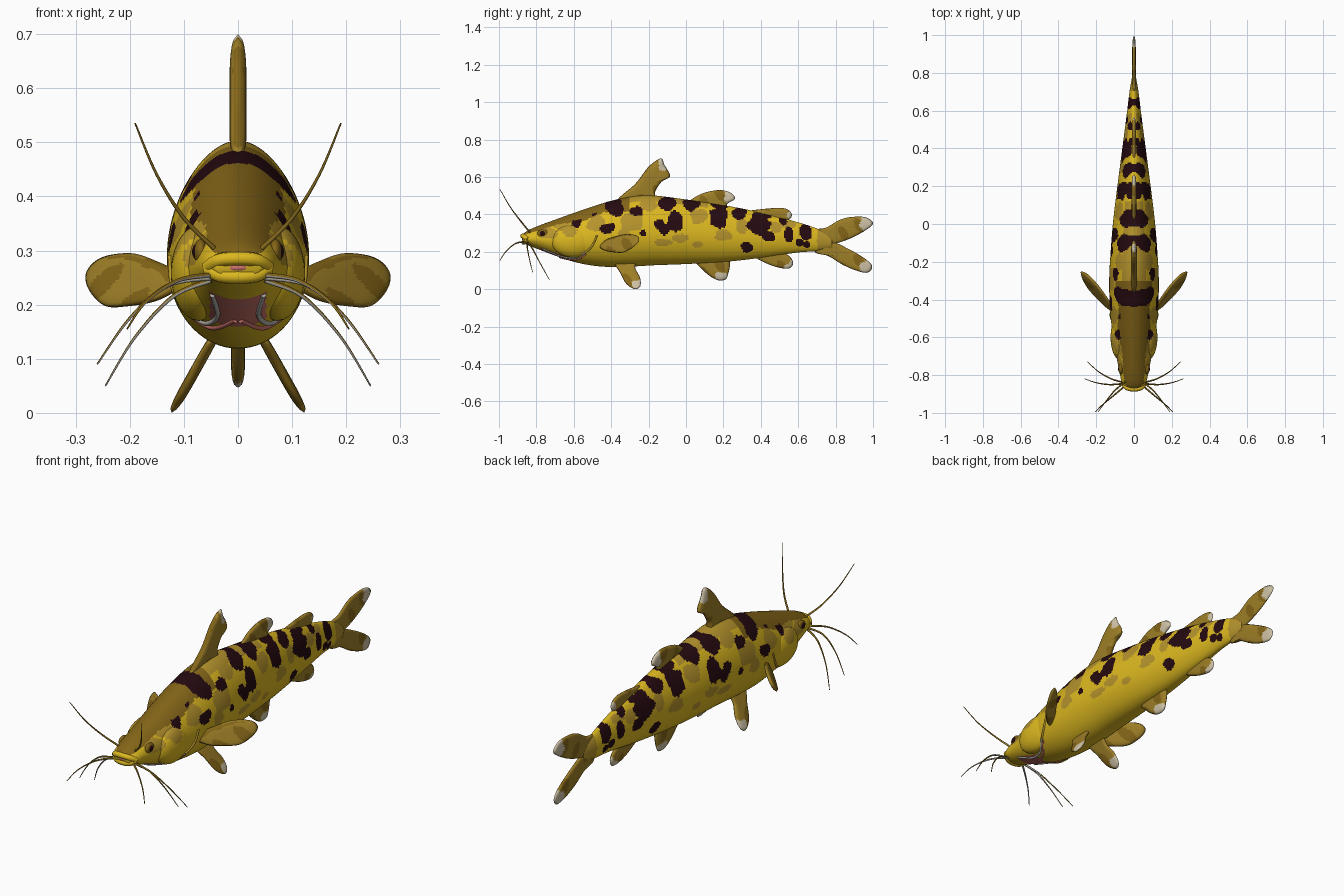
import bpy, bmesh, math
from mathutils import Vector

if "Cube" in bpy.data.objects:
    bpy.data.objects.remove(bpy.data.objects["Cube"])

COLOURS = [("yellow", (.72, .48, .014)), ("olive_brown", (.23, .13, .009)),
           ("ochre", (.34, .21, .02)), ("dark_spot", (.018, .003, .005)),
           ("pale_tip", (.62, .54, .38)), ("pink", (.60, .17, .14)),
           ("grey", (.48, .46, .41)), ("gold_brown", (.46, .29, .025))]
MATS = []
for n, c in COLOURS:
    m = bpy.data.materials.new(n)
    m.diffuse_color = (*c, 1)
    m.use_nodes = True
    m.node_tree.nodes["Principled BSDF"].inputs["Base Color"].default_value = m.diffuse_color
    MATS.append(m)
YELLOW, OLIVE, OCHRE, DARK, PALE, PINK, GREY, GOLD = range(8)


def make(name, bm, rule):
    """Finish a mesh object; rule gives a colour from face centre and normal."""
    bmesh.ops.recalc_face_normals(bm, faces=bm.faces)
    bm.normal_update()
    for f in bm.faces:
        f.smooth = True
        f.material_index = rule(f.calc_center_median(), f.normal)
    me = bpy.data.meshes.new(name)
    bm.to_mesh(me)
    bm.free()
    for m in MATS:
        me.materials.append(m)
    ob = bpy.data.objects.new(name, me)
    bpy.context.collection.objects.link(ob)
    return ob


# Body profile: y, top z, bottom z, half width
PROFILE = [(-.875, .292, .25, .04), (-.85, .312, .237, .06), (-.8, .335, .218, .074),
           (-.7, .372, .18, .093), (-.6, .408, .147, .11), (-.5, .442, .127, .123),
           (-.4, .473, .119, .13), (-.28, .498, .122, .131), (-.18, .502, .128, .126),
           (0, .48, .135, .112), (.2, .45, .146, .088), (.4, .41, .168, .062),
           (.6, .358, .197, .036), (.7, .325, .205, .024), (.78, .29, .222, .010)]


def prof(y):
    """Smooth top, bottom and width at y."""
    P = PROFILE
    y = min(max(y, P[0][0]), P[-1][0])
    i = 0
    while i < len(P) - 2 and y > P[i + 1][0]:
        i += 1
    h = P[i + 1][0] - P[i][0]
    t = (y - P[i][0]) / h

    def slope(j, k):
        a, b = P[max(j - 1, 0)], P[min(j + 1, len(P) - 1)]
        return (b[k] - a[k]) / (b[0] - a[0]) * h
    return [P[i][k] * (2*t**3 - 3*t*t + 1) + P[i + 1][k] * (3*t*t - 2*t**3)
            + slope(i, k) * (t**3 - 2*t*t + t) + slope(i + 1, k) * (t**3 - t*t)
            for k in (1, 2, 3)]


def skin_x(y, z):
    """Half width of the body at y and z; the back is slightly pinched."""
    top, bot, w = prof(y)
    zc = bot + .45 * (top - bot)
    s = (z - zc) / ((top - zc) if z > zc else (zc - bot))
    return w * math.sqrt(max(0, 1 - s * s)) * (1 - .14 * max(s, 0) ** 2)


# Markings: y, z, radius y, radius z
SPOTS = [(-.585, .37, .026, .042), (-.505, .415, .03, .024), (-.39, .465, .045, .055),
         (-.375, .425, .042, .035), (-.42, .327, .042, .028), (-.265, .418, .035, .028),
         (-.1, .46, .052, .036), (-.14, .345, .03, .03), (-.115, .32, .03, .03),
         (-.06, .36, .043, .055), (.03, .46, .045, .038),
         (.175, .385, .05, .055), (.18, .455, .055, .026), (.285, .405, .038, .033),
         (.39, .345, .062, .062), (.325, .225, .033, .028), (.435, .395, .025, .022),
         (.44, .285, .038, .03), (.52, .368, .025, .024),
         (.55, .292, .025, .042), (.64, .305, .032, .045), (.61, .25, .022, .022),
         (.645, .238, .02, .02), (-.23, .30, .016, .016)]
PATCHES = [(-.29, .36, .06, .05), (-.03, .275, .045, .022), (.07, .39, .05, .04),
           (.2, .29, .05, .03), (.3, .34, .03, .045), (.06, .24, .03, .015),
           (-.2, .45, .05, .03), (-.48, .35, .05, .045), (.55, .345, .04, .02),
           (-.62, .31, .04, .03), (-.74, .30, .06, .03), (-.12, .25, .05, .018),
           (-.66, .34, .05, .025), (-.33, .29, .04, .03), (.48, .33, .03, .03)]


def inside(marks, y, z):
    wob = .09 * math.sin(60 * y + 3 * math.sin(45 * z)) + .05 * math.sin(80 * z)
    return any(math.hypot((y - a) / c, (z - b) / d) < 1 + wob for a, b, c, d in marks)


def skin(p, n):
    x, y, z = p
    top, bot, w = prof(y)
    s = (z - bot) / (top - bot)
    if y < -.45 and s > .87 + .03 * math.sin(25 * y):
        return OLIVE
    if inside(SPOTS, y, z):
        return DARK
    if -.78 < y < -.64 and s < .17 and abs(x) < .052:
        return PINK
    if y < -.3 and s > .82 + .03 * math.sin(25 * y):
        return OLIVE
    if (-.3 <= y < .12 and s > .92) or y > .7 + .1 * abs(z - .26) \
            or inside(PATCHES, y, z):
        return GOLD
    return YELLOW


# Body: rings along the profile
bm = bmesh.new()
N, M = 112, 240
rings = []
for i in range(M + 1):
    y = -.875 + 1.655 * i / M
    top, bot, w = prof(y)
    zc = bot + .45 * (top - bot)
    rings.append([])
    for j in range(N):
        a = 2 * math.pi * j / N
        s = math.sin(a)
        h = (top - zc) if s > 0 else (zc - bot)
        rings[-1].append(bm.verts.new((w * math.cos(a) * (1 - .14 * max(s, 0) ** 2),
                                       y, zc + h * s)))
for r, q in zip(rings, rings[1:]):
    for j in range(N):
        bm.faces.new((r[j], r[(j + 1) % N], q[(j + 1) % N], q[j]))
bm.faces.new(rings[0])
bm.faces.new(rings[-1])
make("body", bm, skin)


def ellipsoid(name, c, r, rule, seg=32):
    bm = bmesh.new()
    bmesh.ops.create_uvsphere(bm, u_segments=seg, v_segments=seg // 2, radius=1)
    for v in bm.verts:
        v.co = Vector(c) + Vector([v.co[k] * r[k] for k in range(3)])
    return make(name, bm, rule)


def tube(name, pts, radii, col, under=None):
    """Tapered round tube along a smooth path, optionally paler underneath."""
    cu = bpy.data.curves.new(name, 'CURVE')
    cu.dimensions = '3D'
    cu.bevel_depth = 1
    cu.bevel_resolution = 2
    cu.use_fill_caps = True
    path = smooth(pts, 8, False)
    sp = cu.splines.new('POLY')
    sp.points.add(len(path) - 1)
    for i, p in enumerate(path):
        t = i / (len(path) - 1)
        sp.points[i].co = (*p, 1)
        sp.points[i].radius = radii[0] * (1 - t) + radii[1] * t
    tmp = bpy.data.objects.new(name, cu)
    me = bpy.data.meshes.new_from_object(tmp)
    bpy.data.objects.remove(tmp)
    bm = bmesh.new()
    bm.from_mesh(me)
    bpy.data.meshes.remove(me)
    return make(name, bm, lambda p, n: under if under and n.z < -.25 else col)


def smooth(pts, n, closed):
    """Catmull-Rom resampling."""
    V = [Vector(p) for p in pts]
    L = len(V)
    get = (lambda i: V[i % L]) if closed else (lambda i: V[min(max(i, 0), L - 1)])
    out = []
    for i in range(L if closed else L - 1):
        a, b, c, d = (get(i + k) for k in (-1, 0, 1, 2))
        for k in range(n):
            t = k / n
            out.append(.5 * (2*b + (c - a)*t + (2*a - 5*b + 4*c - d)*t*t
                             + (3*b - a - 3*c + d)*t**3))
    return out if closed else out + [V[-1]]


def fin(name, outline, half, tip, reach, place=lambda u, v, w: (w, u, v)):
    """Rounded blade from an outline; pale near the tip, mottled further in."""
    pts = smooth(outline, 8, True)
    mid = sum(pts, Vector((0, 0))) / len(pts)
    bm = bmesh.new()
    R, L = 12, len(pts)
    tip = Vector(place(*tip, 0))

    def ring(s, side):
        w = side * half * math.sqrt(max(0, 1 - s ** 4))
        return [bm.verts.new(place(*(mid + (p - mid) * s), w)) for p in pts]
    edge = ring(1, 0)
    for side in (1, -1):
        prev = edge
        for k in range(R - 1, 0, -1):
            cur = ring(k / R, side)
            for j in range(L):
                bm.faces.new((prev[j], prev[(j + 1) % L], cur[(j + 1) % L], cur[j]))
            prev = cur
        c = bm.verts.new(place(*mid, side * half))
        for j in range(L):
            bm.faces.new((prev[j], prev[(j + 1) % L], c))

    def rule(p, n):
        if (p - tip).length + .008 * math.sin(90 * p.z + 60 * p.y) < reach:
            return PALE
        g = math.sin(38 * p.y + 1) * math.sin(33 * p.z + 20 * p.y)
        return OLIVE if g > .5 or (n.y < -.4 and abs(n.x) < .6) else OCHRE
    return make(name, bm, rule)


# Midline fins
fin("dorsal_fin", [(-.37, .47), (-.27, .565), (-.2, .655), (-.135, .70), (-.115, .665),
                   (-.085, .605), (-.13, .575), (-.165, .52), (-.17, .46), (-.27, .45)],
    .016, (-.105, .685), .052)
fin("rear_dorsal_fin", [(.0, .45), (.075, .507), (.17, .53), (.235, .518), (.262, .485),
                        (.22, .455), (.22, .42), (.1, .43)], .013, (.25, .51), .05)
fin("small_back_fin", [(.3, .41), (.4, .428), (.52, .434), (.565, .405), (.55, .372),
                       (.49, .36), (.4, .385)], .011, (.57, .41), .03)
fin("anal_fin", [(.04, .165), (.1, .093), (.165, .05), (.21, .052), (.225, .08),
                 (.235, .135), (.22, .17), (.12, .18)], .013, (.2, .045), .052)
fin("small_anal_fin", [(.36, .18), (.45, .13), (.54, .11), (.572, .135), (.555, .175),
                       (.5, .2), (.42, .2)], .011, (.57, .115), .04)
fin("tail_upper_lobe", [(.68, .25), (.69, .315), (.75, .33), (.82, .37), (.88, .386),
                        (.96, .385), (1., .352), (.955, .312), (.87, .268), (.77, .235),
                        (.71, .22)], .01, (1., .365), .07)
fin("tail_lower_lobe", [(.68, .265), (.77, .26), (.87, .215), (.955, .165), (.995, .125),
                        (.975, .09), (.92, .097), (.84, .13), (.76, .178), (.69, .198)],
    .01, (.995, .1), .07)

# Parts on both sides
for s, side in ((1, "right"), (-1, "left")):
    fin("pelvic_fin_" + side,
        [(-.38, .15), (-.35, .085), (-.32, .03), (-.275, .001), (-.245, .015), (-.245, .06),
         (-.27, .11), (-.28, .16)], .011, (-.245, .02), .04,
        lambda u, v, w: (s * (.05 + (.13 - v) * .56 + w), u, v))
    fin("pectoral_fin_" + side,
        [(-.03, .235), (.02, .208), (.1, .197), (.165, .198), (.225, .228), (.248, .26),
         (.22, .287), (.14, .295), (.06, .28), (0, .262)], .012, (.26, .25), 0,
        lambda u, v, w: (s * (.12 + .66 * u - .75 * (w + .45 * (v - .25))),
                         -.44 + .75 * u + .66 * (w + .45 * (v - .25)), v))
    # Gill cover with its pale rim
    ellipsoid("gill_cover_" + side, (s * .072, -.6, .258), (.052, .12, .088), skin, 48)
    rim = [(-.77, .218), (-.68, .18), (-.6, .166), (-.54, .195), (-.5, .235), (-.475, .29)]
    path = [(s * (skin_x(y, z) + .001), y, z) for y, z in rim]
    tube("gill_rim_" + side, path[:4], (.005, .005), GREY)
    tube("gill_rim_upper_" + side, path[3:], (.006, .005), GOLD)
    tube("gill_slit_" + side, [(s * skin_x(y, z - .007), y + .005, z - .008)
                               for y, z in rim[1:4]], (.006, .005), PINK)
    # Eye
    ex = skin_x(-.765, .297)
    ellipsoid("eye_ring_" + side, (s * (ex - .006), -.765, .297), (.013, .03, .024),
              lambda p, n: OLIVE)
    ellipsoid("eye_pupil_" + side, (s * (ex + .001), -.767, .298), (.009, .016, .015),
              lambda p, n: DARK)
    # Barbels
    for name, path, under in (
            ("nasal_barbel_", [(.045, -.835, .305), (.1, -.88, .36), (.15, -.94, .44),
                               (.19, -.995, .535)], OCHRE),
            ("front_barbel_", [(.045, -.855, .255), (.11, -.91, .245), (.17, -.96, .205),
                               (.205, -.995, .155)], GREY),
            ("middle_barbel_", [(.05, -.845, .25), (.13, -.85, .235), (.2, -.84, .175),
                                (.26, -.82, .09)], GREY),
            ("rear_barbel_", [(.05, -.84, .245), (.12, -.82, .215), (.19, -.78, .14),
                              (.245, -.73, .05)], GREY)):
        tube(name + side, [(s * x, y, z) for x, y, z in path], (.005, .0015), OLIVE, under)

# Mouth: two lips around a pink slit
tube("upper_lip", [(-.056, -.845, .268), (-.035, -.868, .282), (0, -.874, .285),
                   (.035, -.868, .282), (.056, -.845, .268)], (.013, .013), YELLOW)
tube("lower_lip", [(-.056, -.845, .266), (-.035, -.862, .254), (0, -.868, .251),
                   (.035, -.862, .254), (.056, -.845, .266)], (.013, .013), YELLOW)
ellipsoid("mouth_slit", (0, -.866, .268), (.024, .012, .008), lambda p, n: PINK)
